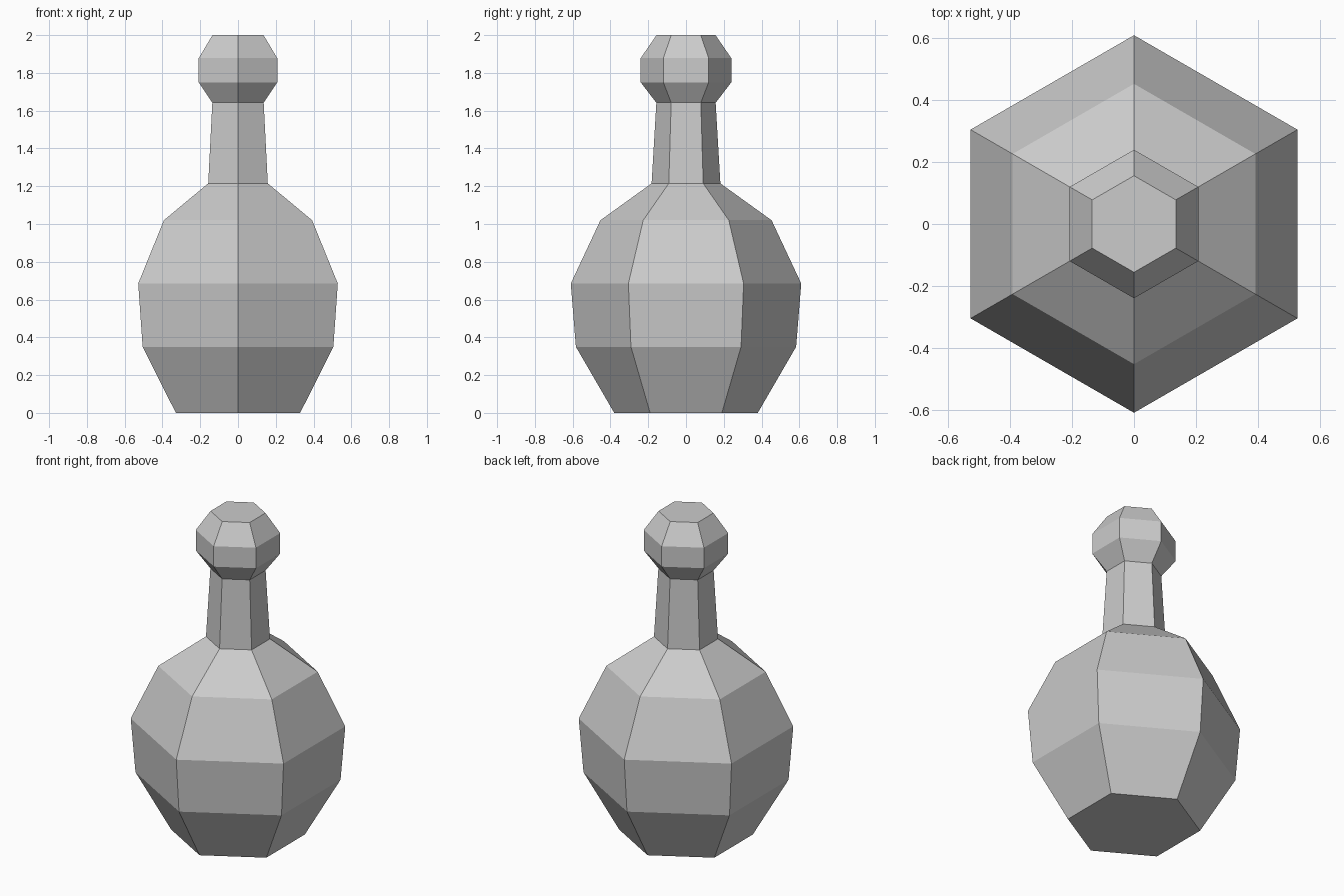
import bpy, bmesh
from math import pi, sin, cos

if "Cube" in bpy.data.objects:
    bpy.data.objects.remove(bpy.data.objects["Cube"])

SIDES = 6


def lathe(name, profile, cap_bottom=False, cap_top=False):
    """Six-sided solid from (radius, height) pairs, with corners on the y axis."""
    bm = bmesh.new()
    rings = []
    for r, z in profile:
        angles = [pi / 2 + 2 * pi * i / SIDES for i in range(SIDES)]
        rings.append([bm.verts.new((r * cos(a), r * sin(a), z)) for a in angles])
    for low, high in zip(rings, rings[1:]):
        for i in range(SIDES):
            j = (i + 1) % SIDES
            bm.faces.new((low[i], low[j], high[j], high[i]))
    if cap_bottom:
        bm.faces.new(rings[0][::-1])
    if cap_top:
        bm.faces.new(rings[-1])
    mesh = bpy.data.meshes.new(name)
    bm.to_mesh(mesh)
    bm.free()
    obj = bpy.data.objects.new(name, mesh)
    bpy.context.collection.objects.link(obj)
    return obj


# Round-bellied flask with a tapering neck
lathe("flask_body", [(0.38, 0), (0.583, 0.35), (0.61, 0.685), (0.453, 1.02),
                     (0.182, 1.215), (0.157, 1.642)], cap_bottom=True)

# Faceted stopper seated on the neck
lathe("stopper", [(0.157, 1.642), (0.24, 1.75), (0.24, 1.878), (0.156, 2.0)],
      cap_top=True)
